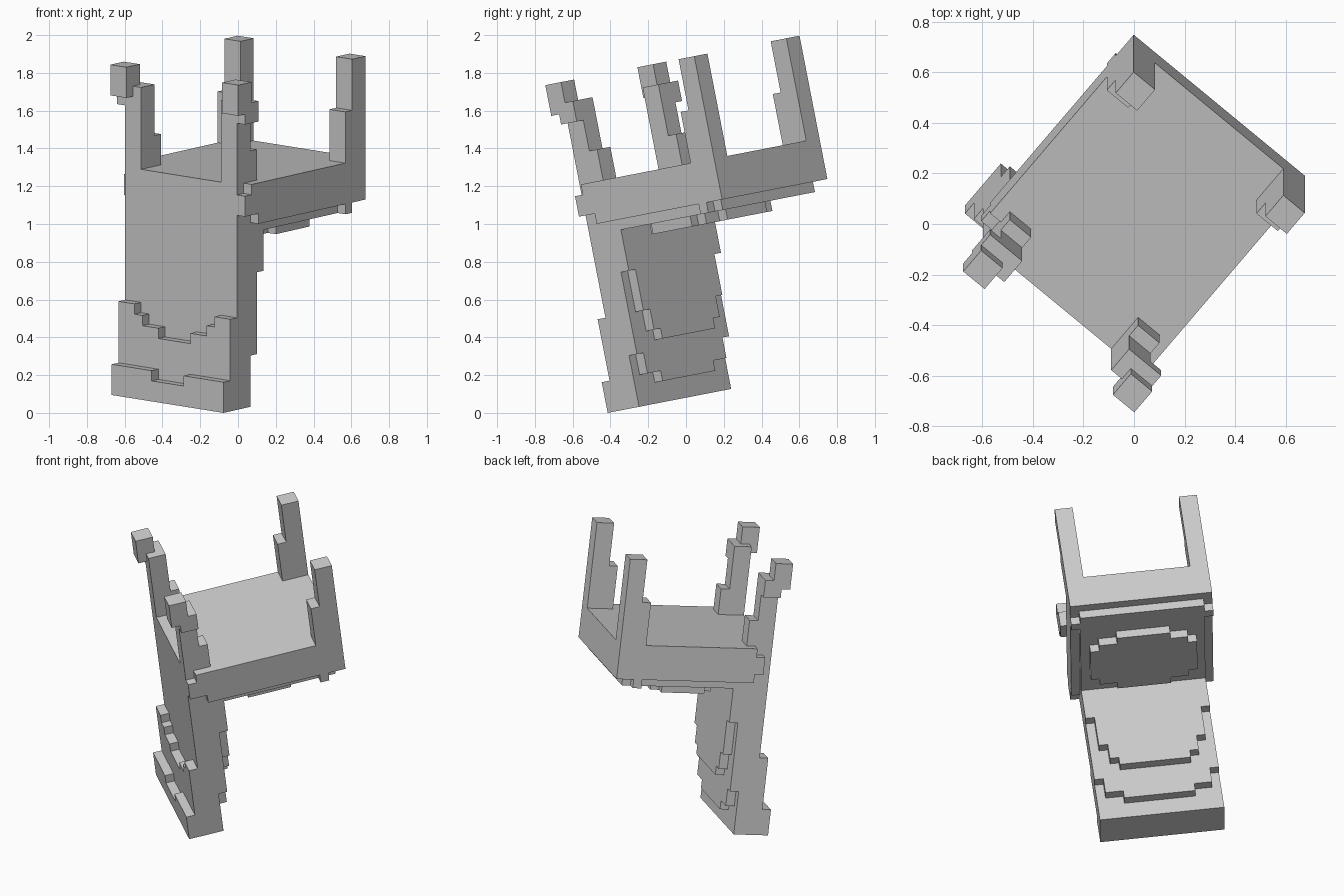
import bpy, bmesh
from math import radians
from mathutils import Matrix, Vector

if "Cube" in bpy.data.objects:
    bpy.data.objects.remove(bpy.data.objects["Cube"])

S = 0.0552  # size of one block
TILT = Matrix.Rotation(radians(11), 4, 'X') @ Matrix.Rotation(radians(-40), 4, 'Z')
PLACE = TILT @ Matrix.Translation((-0.1835, 0.743, 0.079)) @ Matrix.Diagonal((S, -S, S, 1))


def mirror(boxes):
    return boxes + [(-b, -a, *rest) for a, b, *rest in boxes]


def blocks(name, boxes):
    """Fuse boxes (i0, i1, j0, j1, k0, k1) on the block grid into one skin."""
    cells = {(i, j, k) for a, b, c, d, e, f in boxes
             for i in range(a, b) for j in range(c, d) for k in range(e, f)}
    bm = bmesh.new()
    verts = {}

    def vert(p):
        if p not in verts:
            verts[p] = bm.verts.new(p)
        return verts[p]

    for c in cells:
        for ax in range(3):
            for side in (0, 1):
                n = list(c)
                n[ax] += 2 * side - 1
                if tuple(n) in cells:
                    continue
                ring = []
                for s, t in ((0, 0), (1, 0), (1, 1), (0, 1)):
                    p = list(c)
                    p[ax] += side
                    p[(ax + 1) % 3] += s
                    p[(ax + 2) % 3] += t
                    ring.append(vert(tuple(p)))
                bm.faces.new(ring if side else ring[::-1])
    bmesh.ops.dissolve_limit(bm, angle_limit=0.01, verts=bm.verts[:], edges=bm.edges[:])
    bm.transform(PLACE)
    # the placement flips one axis, so turn the faces back outward
    bmesh.ops.reverse_faces(bm, faces=bm.faces[:])
    me = bpy.data.meshes.new(name)
    bm.to_mesh(me)
    bm.free()
    ob = bpy.data.objects.new(name, me)
    bpy.context.collection.objects.link(ob)
    return ob


# Upside-down seat: slab, stepped underside, side tabs beside the backrest
seat = [(-8, 8, 0, 16, 18, 22), (-7, 7, 1, 15, 17, 18)]
seat += [(-3, 3, 4, 13, 16, 17), (-5, 5, 5, 12, 16, 17), (-6, 6, 6, 11, 16, 17)]
seat += mirror([(7, 8, 2, 3, 17, 18), (7, 8, 16, 17, 19, 21)])
seat += [(7, 8, 16, 17, 19, 22), (7, 8, 17, 18, 19, 21)]
blocks("seat", seat)

# Curved backrest hanging below: core, front layers, rear layers
back = [(-7, 7, 16, 18, 0, 22)]
back += mirror([(5, 7, 18, 19, 0, 9), (4, 5, 18, 19, 0, 8),
                (2, 4, 18, 19, 0, 7), (0, 2, 18, 19, 0, 6),
                (2, 7, 19, 20, 0, 3), (0, 2, 19, 20, 0, 2)])
back += mirror([(6, 7, 15, 16, 5, 18), (4, 6, 15, 16, 3, 18), (0, 4, 15, 16, 2, 18),
                (6, 7, 14, 15, 13, 18), (5, 6, 14, 15, 9, 18),
                (4, 5, 14, 15, 7, 18), (0, 4, 14, 15, 6, 18)])
blocks("backrest", back)

# Two straight legs and two that step outward, pointing up
straight = [(6, 8, 0, 3, 22, 27), (6, 8, 0, 2, 27, 32)]
stepped = [(5, 7, 15, 18, 22, 25), (5, 7, 16, 18, 25, 30),
           (5, 8, 16, 18, 28, 30), (6, 8, 17, 19, 29, 32)]
for label, boxes in (("straight_leg", straight), ("stepped_leg", stepped)):
    blocks(label + "_right", boxes)
    blocks(label + "_left", mirror(boxes)[len(boxes):])
